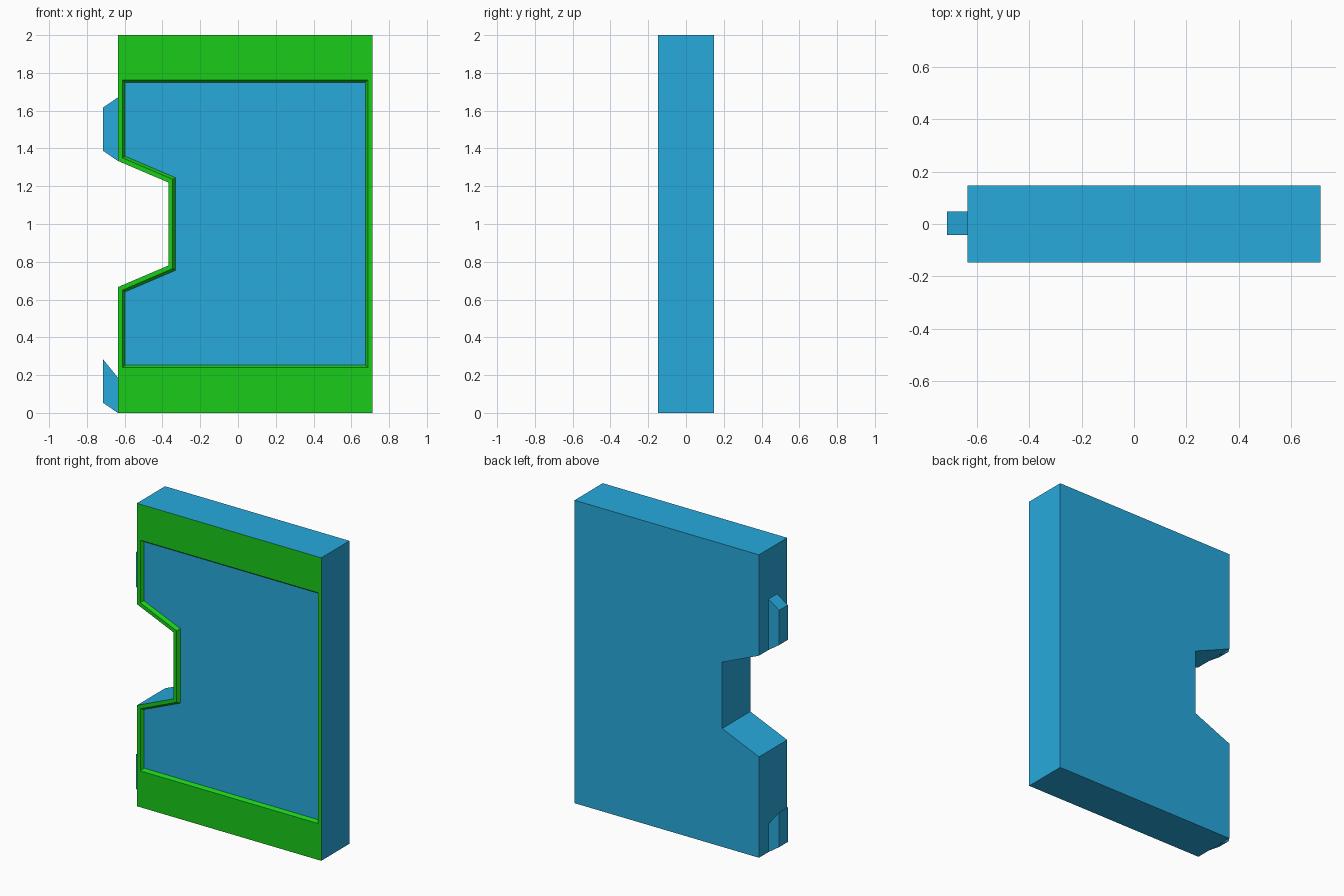
import bpy, bmesh

if "Cube" in bpy.data.objects:
    bpy.data.objects.remove(bpy.data.objects["Cube"])

HALF = 0.147      # half thickness of the slab
DEPTH = 0.02      # depth of the front recess


def material(name, color):
    m = bpy.data.materials.new(name)
    m.diffuse_color = color
    m.use_nodes = True
    m.node_tree.nodes["Principled BSDF"].inputs["Base Color"].default_value = m.diffuse_color
    return m


blue = material("blue", (0.02, 0.40, 0.72, 1))
green = material("green", (0.01, 0.60, 0.01, 1))


def finish(bm, name, mats):
    bmesh.ops.recalc_face_normals(bm, faces=bm.faces)
    me = bpy.data.meshes.new(name)
    bm.to_mesh(me)
    bm.free()
    for m in mats:
        me.materials.append(m)
    ob = bpy.data.objects.new(name, me)
    bpy.context.collection.objects.link(ob)
    return ob


def bridge(bm, a, b, mat=0):
    n = len(a)
    for i in range(n):
        j = (i + 1) % n
        bm.faces.new((a[i], a[j], b[j], b[i])).material_index = mat


def ring(bm, pts, y):
    return [bm.verts.new((x, y, z)) for x, z in pts]


def notched(left, right, bottom, top, corner, notch_x, notch):
    """Slab outline with a trapezoid notch centred on z = 1 in its left side."""
    return [(left, bottom), (right, bottom), (right, top), (left, top),
            (left, 1 + corner), (notch_x, 1 + notch),
            (notch_x, 1 - notch), (left, 1 - corner)]


# Slab with green front frame, sloped green rim and recessed blue panel
bm = bmesh.new()
outline = notched(-0.636, 0.711, 0, 2, 0.334, -0.367, 0.219)
rim = notched(-0.611, 0.687, 0.24, 1.763, 0.35, -0.346, 0.236)
floor = notched(-0.597, 0.675, 0.254, 1.749, 0.359, -0.332, 0.246)
back = ring(bm, outline, HALF)
front = ring(bm, outline, -HALF)
rim_loop = ring(bm, rim, -HALF)
floor_loop = ring(bm, floor, -HALF + DEPTH)
bm.faces.new(back)
bridge(bm, back, front)
bridge(bm, front, rim_loop, 1)
bridge(bm, rim_loop, floor_loop, 1)
bm.faces.new(floor_loop)
finish(bm, "notched_slab", [blue, green])


# Locking tabs on the left edge
def tab(name, pts):
    bm = bmesh.new()
    a, b = ring(bm, pts, -0.042), ring(bm, pts, 0.048)
    bm.faces.new(a)
    bm.faces.new(b)
    bridge(bm, a, b)
    finish(bm, name, [blue])


tab("upper_tab", [(-0.636, 1.334), (-0.636, 1.67), (-0.714, 1.617), (-0.714, 1.387)])
tab("lower_tab", [(-0.636, 0.0), (-0.636, 0.187), (-0.714, 0.283), (-0.714, 0.053)])
